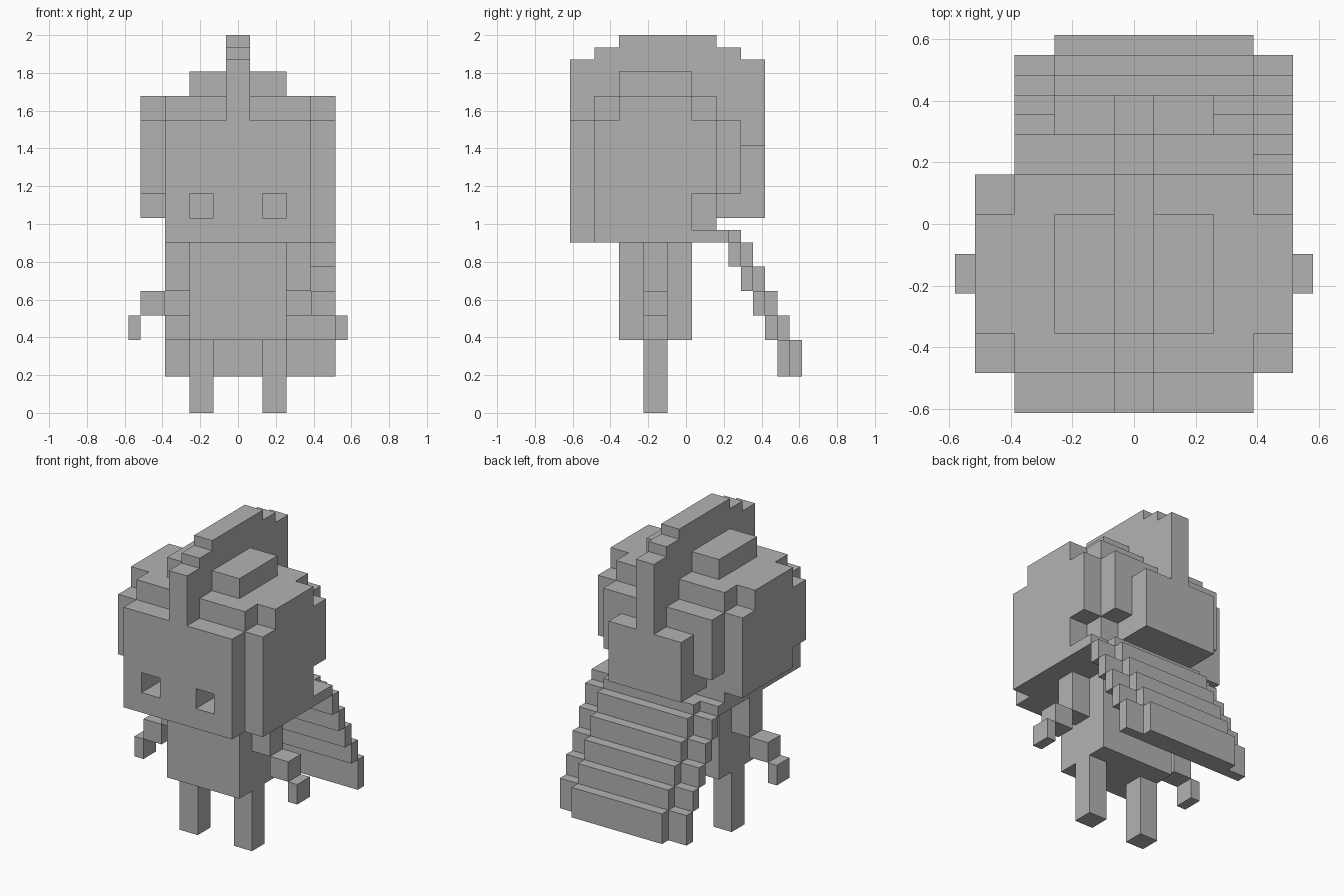
import bpy
import bmesh

U = 2 / 31          # size of one block
Y_MID = 9.5         # block row that lies on y = 0

if "Cube" in bpy.data.objects:
    bpy.data.objects.remove(bpy.data.objects["Cube"], do_unlink=True)

grey = bpy.data.materials.new("plain_grey")
grey.use_nodes = True
COLOUR = (0.45, 0.45, 0.45, 1)
grey.diffuse_color = COLOUR
grey.node_tree.nodes["Principled BSDF"].inputs["Base Color"].default_value = COLOUR


def blocks(name, *boxes):
    """One object made of boxes, each given as x, y and z ranges in blocks."""
    bm = bmesh.new()
    for xs, ys, zs in boxes:
        for v in bmesh.ops.create_cube(bm, size=1)["verts"]:
            v.co.x = xs[v.co.x > 0] * U
            v.co.y = (ys[v.co.y > 0] - Y_MID) * U
            v.co.z = zs[v.co.z > 0] * U
    mesh = bpy.data.meshes.new(name)
    bm.to_mesh(mesh)
    bm.free()
    mesh.materials.append(grey)
    obj = bpy.data.objects.new(name, mesh)
    bpy.context.collection.objects.link(obj)
    return obj


def span(side, a, b):
    """Range a..b on the left (+1) or right (-1) side."""
    return tuple(sorted((side * a, side * b)))


# Head
WIDE = (-6, 6)
face_plate = blocks("face_plate", (WIDE, (0, 2), (14, 24)))
head_core = blocks("head_core", (WIDE, (2, 12), (14, 26)))
blocks("head_back", (WIDE, (12, 14), (18, 24)))
blocks("head_nape", ((-4, 4), (12, 16), (16, 22)))
blocks("head_cap", ((-4, 4), (4, 10), (26, 28)))
blocks("left_head_side",
       ((6, 8), (2, 4), (14, 24)),
       ((6, 8), (4, 10), (14, 26)),
       ((6, 8), (10, 12), (18, 24)))
blocks("right_head_side",
       ((-8, -6), (2, 4), (18, 24)),
       ((-8, -6), (4, 10), (16, 26)),
       ((-8, -6), (10, 12), (16, 24)))

# Eye sockets, cut through the face into the head
sockets = blocks("eye_cutter", *[(span(s, 2, 4), (-1, 6), (16, 18)) for s in (1, -1)])
sockets.hide_render = True
for part in (face_plate, head_core):
    cut = part.modifiers.new("eye_sockets", "BOOLEAN")
    cut.operation = "DIFFERENCE"
    cut.solver = "EXACT"
    cut.object = sockets
    bpy.context.view_layer.objects.active = part
    bpy.ops.object.modifier_apply(modifier=cut.name)
bpy.data.objects.remove(sockets, do_unlink=True)

# Crest, stepped along the top
blocks("crest",
       ((-1, 1), (0, 16), (24, 29)),
       ((-1, 1), (14, 16), (22, 24)),
       ((-1, 1), (2, 14), (29, 30)),
       ((-1, 1), (4, 12), (30, 31)))

# Body and limbs
blocks("body", ((-4, 4), (4, 10), (6, 14)))
for side, word in ((1, "left"), (-1, "right")):
    blocks(word + "_leg", (span(side, 2, 4), (6, 8), (0, 6)))
    blocks(word + "_upper_arm", (span(side, 4, 6), (6, 8), (10, 14)))
    blocks(word + "_forearm", (span(side, 6, 8), (6, 8), (8, 10)))
    blocks(word + "_hand", (span(side, 8, 9), (6, 8), (6, 8)))

# Cape: stepped rows, each with a raised middle
blocks("cape_collar",
       ((-6, 8), (10, 13), (14, 15)),
       ((-4, 6), (13, 14), (14, 15)))
for i in range(5):
    y, top = 13 + i, 14 - 2 * i
    bottom = top - (3 if i == 4 else 2)
    blocks(f"cape_row_{i + 1}",
           ((-6, 8), (y, y + 1), (bottom, top)),
           ((-4, 6), (y + 1, y + 2), (bottom, top)))
